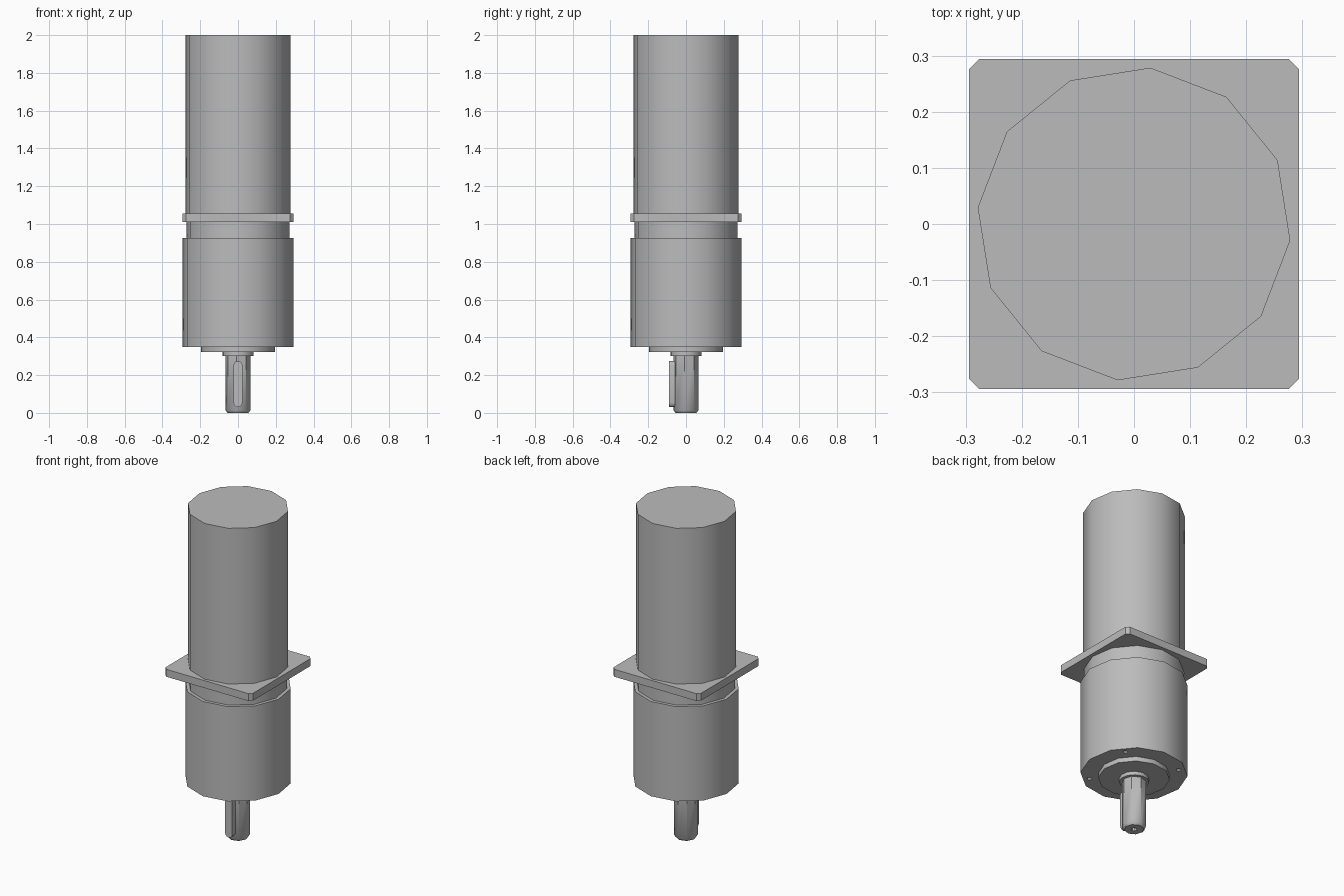
import bpy, bmesh, math

cube = bpy.data.objects.get("Cube")
if cube:
    bpy.data.objects.remove(cube, do_unlink=True)

TWIST = math.radians(-6)

metal = bpy.data.materials.new("grey metal")
metal.use_nodes = True
GREY = (0.5, 0.5, 0.5, 1)
metal.diffuse_color = GREY
metal.node_tree.nodes["Principled BSDF"].inputs["Base Color"].default_value = GREY


def finish(bm, name):
    bmesh.ops.recalc_face_normals(bm, faces=bm.faces[:])
    mesh = bpy.data.meshes.new(name)
    bm.to_mesh(mesh)
    bm.free()
    mesh.materials.append(metal)
    obj = bpy.data.objects.new(name, mesh)
    bpy.context.collection.objects.link(obj)
    return obj


def smooth(obj):
    bpy.ops.object.select_all(action="DESELECT")
    obj.select_set(True)
    bpy.context.view_layer.objects.active = obj
    bpy.ops.object.shade_smooth_by_angle(angle=math.radians(40))


def turned(name, profile, sides=12, centre=(0, 0), twist=TWIST):
    """Closed solid from (radius, height) rings."""
    bm = bmesh.new()
    rings = []
    for r, z in profile:
        angles = [twist + math.tau * i / sides for i in range(sides)]
        rings.append([bm.verts.new((centre[0] + r * math.cos(a),
                                    centre[1] + r * math.sin(a), z)) for a in angles])
    for low, high in zip(rings, rings[1:]):
        for i in range(sides):
            j = (i + 1) % sides
            bm.faces.new((low[i], low[j], high[j], high[i]))
    bm.faces.new(rings[0])
    bm.faces.new(rings[-1])
    return finish(bm, name)


def extruded(name, outline, vector):
    bm = bmesh.new()
    face = bm.faces.new([bm.verts.new(p) for p in outline])
    out = bmesh.ops.extrude_face_region(bm, geom=[face])["geom"]
    verts = [v for v in out if isinstance(v, bmesh.types.BMVert)]
    bmesh.ops.translate(bm, vec=vector, verts=verts)
    return finish(bm, name)


def drill(obj, cutter):
    mod = obj.modifiers.new("hole", "BOOLEAN")
    mod.operation = "DIFFERENCE"
    mod.solver = "EXACT"
    mod.object = cutter
    bpy.context.view_layer.objects.active = obj
    bpy.ops.object.modifier_apply(modifier=mod.name)
    bpy.data.objects.remove(cutter, do_unlink=True)


# Motor can, neck and gearbox
motor = turned("motor_body", [(0.28, 1.055), (0.28, 2.0)])
neck = turned("gearbox_neck", [(0.275, 0.925), (0.275, 1.01)])
gearbox = turned("gearbox_body", [(0.295, 0.35), (0.295, 0.925)])

# Mounting holes in the gearbox face
for k in range(4):
    a = math.radians(45 + 90 * k) + TWIST
    spot = (0.25 * math.cos(a), 0.25 * math.sin(a))
    drill(gearbox, turned("hole_cutter", [(0.014, 0.3), (0.014, 0.45)], 8, spot))

# Square flange with clipped corners
H, C = 0.294, 0.276
corners = [(H, C), (C, H), (-C, H), (-H, C), (-H, -C), (-C, -H), (C, -H), (H, -C)]
flange = extruded("square_flange", [(x, y, 1.01) for x, y in corners], (0, 0, 0.045))

# Output boss, collar and chamfered shaft
boss = turned("output_boss", [(0.197, 0.322), (0.197, 0.35)])
collar = turned("shaft_collar", [(0.083, 0.3), (0.083, 0.322)])
shaft = turned("output_shaft", [(0.055, 0.0), (0.067, 0.014), (0.067, 0.3)], 8)
drill(shaft, turned("centre_cutter", [(0.016, -0.05), (0.016, 0.06)], 8))

# Shaft key with rounded ends
R = 0.024
outline = []
for centre, start in ((0.251, 0), (0.054, 180)):
    for step in range(7):
        a = math.radians(start + 30 * step)
        outline.append((R * math.cos(a), -0.09, centre + R * math.sin(a)))
key = extruded("shaft_key", outline, (0, 0.06, 0))

for part in (motor, neck, gearbox, boss, collar, shaft, key):
    smooth(part)
